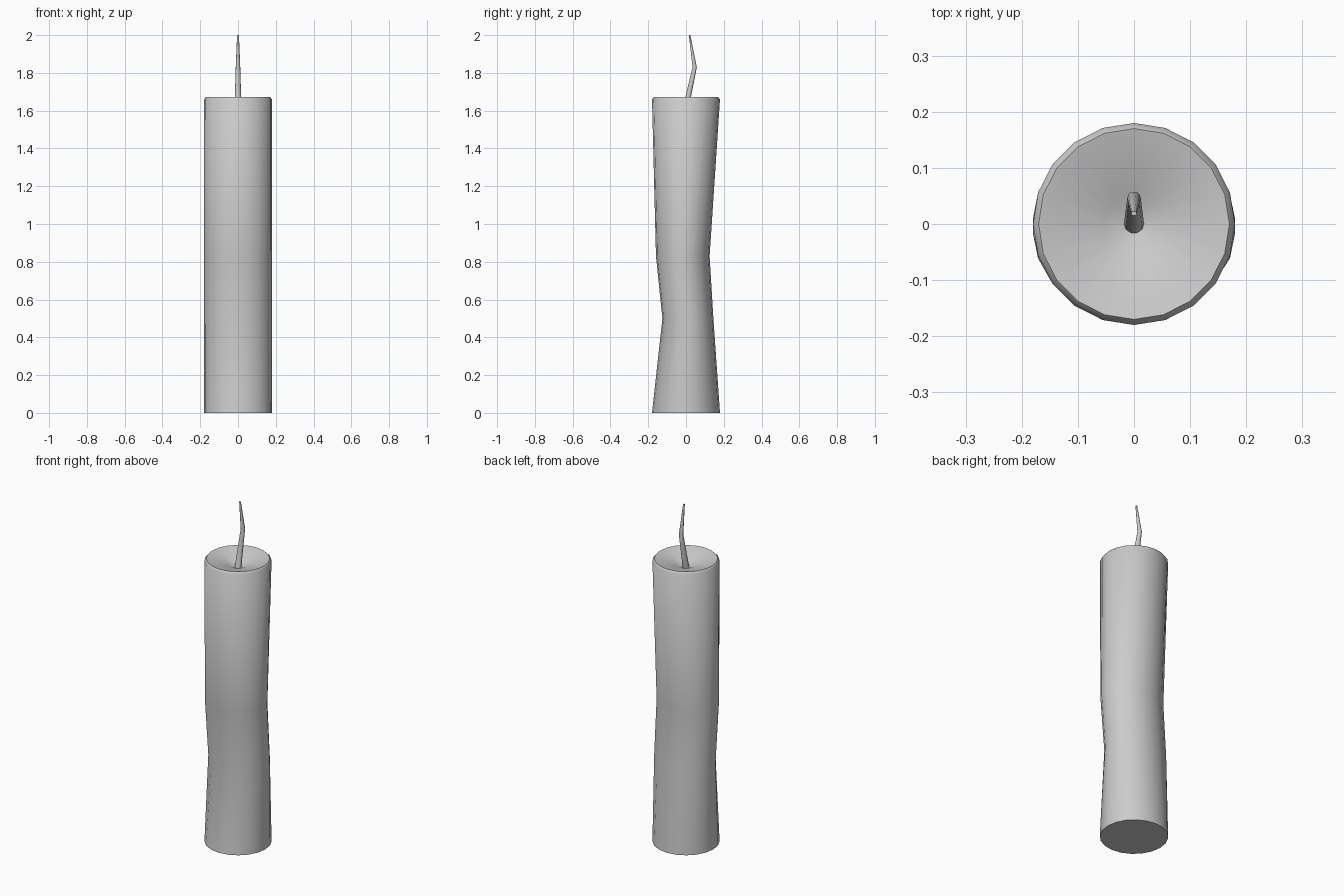
import bpy, bmesh, math

if "Cube" in bpy.data.objects:
    bpy.data.objects.remove(bpy.data.objects["Cube"])


def loft(name, rings, sides):
    """Skin a stack of horizontal elliptical rings: (z, centre_y, radius_x, radius_y)."""
    bm = bmesh.new()
    loops = []
    for z, cy, rx, ry in rings:
        angles = [2 * math.pi * i / sides for i in range(sides)]
        loops.append([bm.verts.new((rx * math.cos(a), cy + ry * math.sin(a), z)) for a in angles])
    for low, high in zip(loops, loops[1:]):
        for i in range(sides):
            j = (i + 1) % sides
            bm.faces.new((low[i], low[j], high[j], high[i]))
    bm.faces.new(loops[0][::-1])
    bm.faces.new(loops[-1])
    mesh = bpy.data.meshes.new(name)
    bm.to_mesh(mesh)
    bm.free()
    obj = bpy.data.objects.new(name, mesh)
    bpy.context.collection.objects.link(obj)
    bpy.ops.object.select_all(action='DESELECT')
    obj.select_set(True)
    bpy.context.view_layer.objects.active = obj
    bpy.ops.object.shade_smooth_by_angle(angle=math.radians(50))
    return obj


# Wax body: slightly bent shaft, rounded rim and a dished top
loft("candle_body", [
    (0.00, 0.0, 0.18, 0.18),
    (0.50, 0.010, 0.18, 0.135),
    (0.83, -0.017, 0.18, 0.142),
    (1.66, 0.0, 0.18, 0.18),
    (1.672, 0.0, 0.170, 0.170),
    (1.668, 0.0, 0.153, 0.153),
    (1.640, 0.0, 0.055, 0.055),
    (1.622, 0.0, 0.018, 0.018),
], 20)

# Wick: tapered and kinked toward the back
loft("wick", [
    (1.62, 0.0, 0.018, 0.017),
    (1.83, 0.046, 0.012, 0.012),
    (2.00, 0.019, 0.005, 0.004),
], 10)
